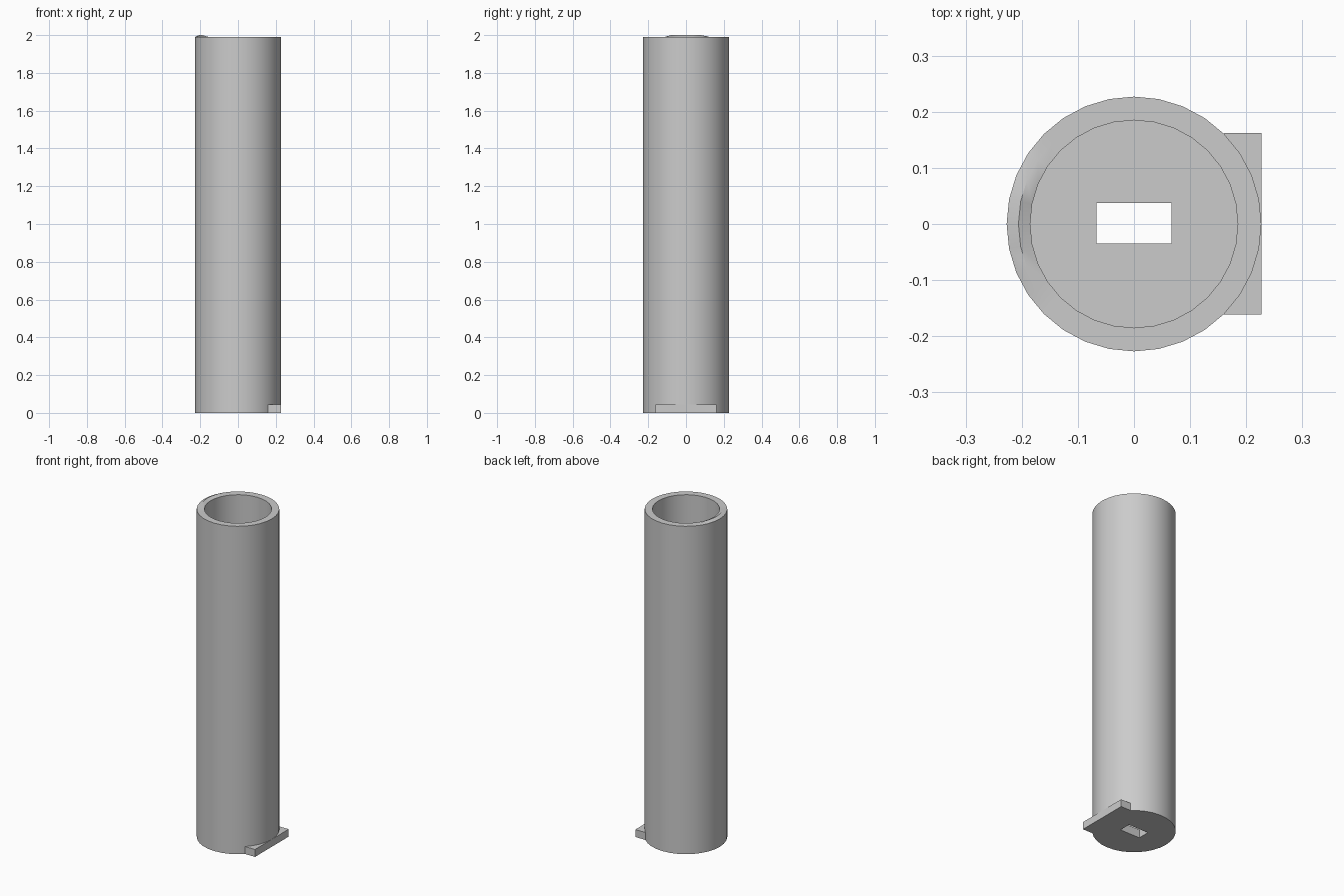
import bpy, bmesh, math
from mathutils import Matrix, Vector

if "Cube" in bpy.data.objects:
    bpy.data.objects.remove(bpy.data.objects["Cube"], do_unlink=True)

SIDES, OUTER, INNER, HEIGHT, FLOOR = 32, 0.227, 0.185, 1.99, 0.05

grey = bpy.data.materials.new("light grey")
grey.use_nodes = True
colour = (0.6, 0.6, 0.6, 1)
grey.diffuse_color = colour
grey.node_tree.nodes["Principled BSDF"].inputs["Base Color"].default_value = colour


def make_object(name, bm):
    bmesh.ops.recalc_face_normals(bm, faces=bm.faces)
    mesh = bpy.data.meshes.new(name)
    bm.to_mesh(mesh)
    bm.free()
    mesh.materials.append(grey)
    obj = bpy.data.objects.new(name, mesh)
    bpy.context.collection.objects.link(obj)
    return obj


def box(name, low, high):
    low, high = Vector(low), Vector(high)
    bm = bmesh.new()
    place = Matrix.Translation((low + high) / 2) @ Matrix.Diagonal((*(high - low), 1))
    bmesh.ops.create_cube(bm, size=1, matrix=place)
    return make_object(name, bm)


# Hollow tube with a closed floor, lathed from a profile
bm = bmesh.new()
profile = [(OUTER, 0), (OUTER, HEIGHT), ((OUTER + INNER) / 2, HEIGHT), (INNER, HEIGHT), (INNER, FLOOR)]
rings = []
for radius, z in profile:
    ring = []
    for i in range(SIDES):
        a = math.tau * i / SIDES
        ring.append(bm.verts.new((radius * math.cos(a), radius * math.sin(a), z)))
    rings.append(ring)
for lower, upper in zip(rings, rings[1:]):
    for i in range(SIDES):
        j = (i + 1) % SIDES
        bm.faces.new((lower[i], lower[j], upper[j], upper[i]))
bm.faces.new(rings[0])
bm.faces.new(rings[-1])
# Low raised swelling on the rim, opposite the foot
for v in rings[2]:
    if v.co.x < 0 and abs(v.co.y) < 0.09:
        v.co.z += 0.01
tube = make_object("tube", bm)

# Rectangular slot through the floor
cutter = box("slot_cutter", (-0.067, -0.035, -0.1), (0.067, 0.037, 0.2))
cutter.hide_render = True
cut = tube.modifiers.new("slot", "BOOLEAN")
cut.object = cutter
cut.operation = "DIFFERENCE"
cut.solver = "EXACT"
bpy.context.view_layer.objects.active = tube
bpy.ops.object.select_all(action="DESELECT")
tube.select_set(True)
bpy.ops.object.modifier_apply(modifier=cut.name)
bpy.data.objects.remove(cutter, do_unlink=True)
bpy.ops.object.shade_smooth_by_angle(angle=math.radians(30))

# Flat foot bar across the left side of the base
box("foot_bar", (0.16, -0.161, 0), (OUTER, 0.162, 0.045))
